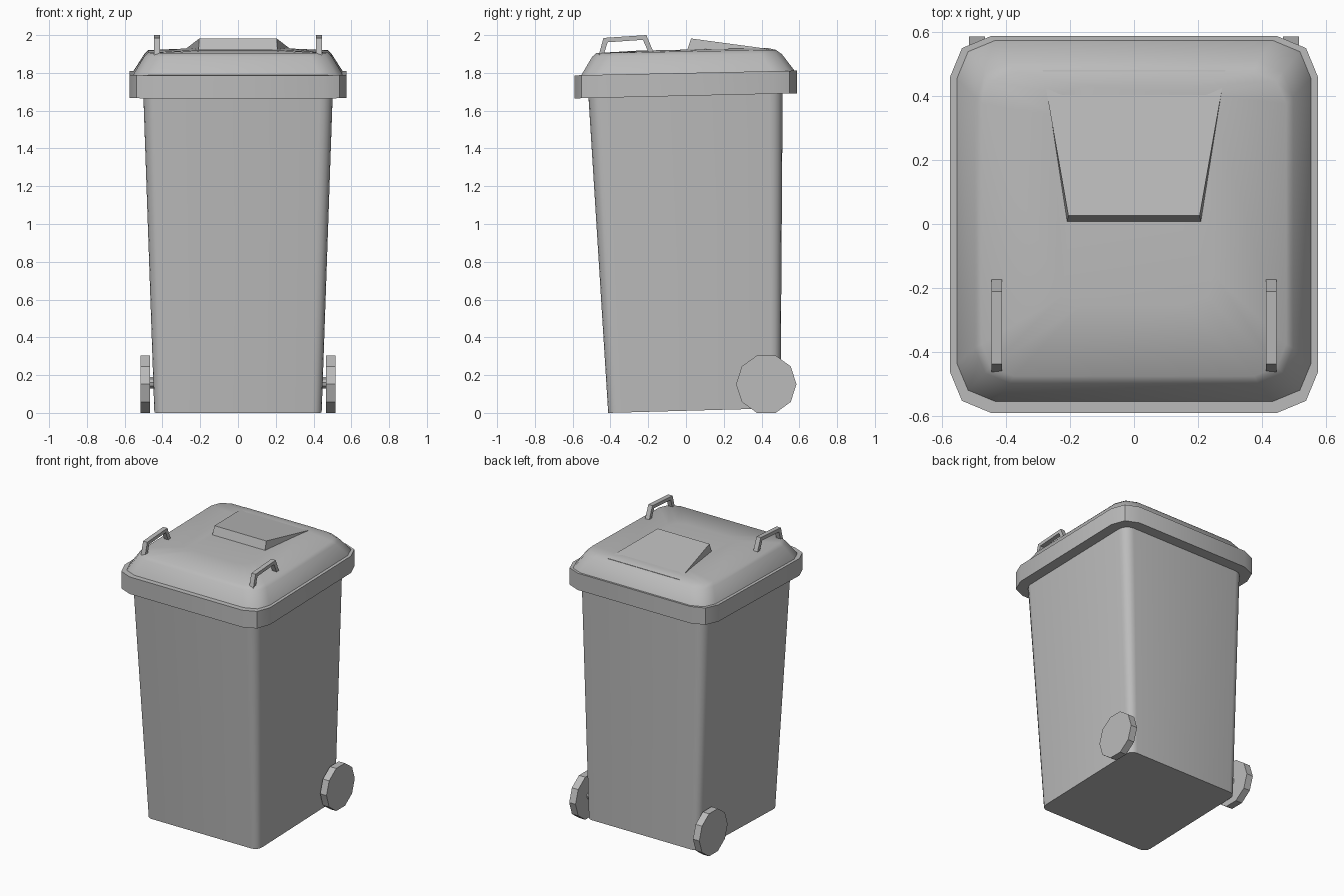
import bpy, bmesh, math

if "Cube" in bpy.data.objects:
    bpy.data.objects.remove(bpy.data.objects["Cube"])

grey = bpy.data.materials.new("grey plastic")
grey.diffuse_color = (0.5, 0.5, 0.5, 1)
grey.use_nodes = True
grey.node_tree.nodes["Principled BSDF"].inputs["Base Color"].default_value = grey.diffuse_color


def finish(name, bm, smooth=35):
    bmesh.ops.recalc_face_normals(bm, faces=bm.faces)
    me = bpy.data.meshes.new(name)
    bm.to_mesh(me)
    bm.free()
    me.materials.append(grey)
    ob = bpy.data.objects.new(name, me)
    bpy.context.collection.objects.link(ob)
    if smooth:
        bpy.ops.object.select_all(action='DESELECT')
        ob.select_set(True)
        bpy.context.view_layer.objects.active = ob
        bpy.ops.object.shade_smooth_by_angle(angle=math.radians(smooth))
    return ob


def ring(hx, y0, y1, r, z0, z1, n):
    """Rounded rectangle whose height runs from z0 at y0 to z1 at y1."""
    pts = []
    corners = [(hx - r, y1 - r), (r - hx, y1 - r), (r - hx, y0 + r), (hx - r, y0 + r)]
    for c, (cx, cy) in enumerate(corners):
        for i in range(n):
            a = math.pi / 2 * (c + i / (n - 1))
            y = cy + r * math.sin(a)
            pts.append((cx + r * math.cos(a), y, z0 + (z1 - z0) * (y - y0) / (y1 - y0)))
    return pts


def loft(name, rings, smooth=35):
    """Skin a stack of closed rings and cap both ends."""
    bm = bmesh.new()
    rows = [[bm.verts.new(p) for p in r] for r in rings]
    for a, b in zip(rows, rows[1:]):
        for i in range(len(a)):
            j = (i + 1) % len(a)
            bm.faces.new((a[i], a[j], b[j], b[i]))
    bm.faces.new(rows[0][::-1])
    bm.faces.new(rows[-1])
    return finish(name, bm, smooth)


def prism(name, profile, x0, x1):
    """Extrude a (y, z) profile along x."""
    return loft(name, [[(x, y, z) for y, z in profile] for x in (x0, x1)], 0)


def disc(y, z, r, n):
    return [(y + r * math.cos(2 * math.pi * i / n), z + r * math.sin(2 * math.pi * i / n))
            for i in range(n)]


# Tapered bin body with a slightly sloping base
loft("bin_body", [ring(0.443, -0.412, 0.5, 0.05, 0.0, 0.025, 5),
                  ring(0.502, -0.518, 0.512, 0.07, 1.70, 1.72, 5)])

# Overhanging rim band
loft("lid_rim", [ring(0.575, -0.59, 0.587, 0.13, 1.665, 1.692, 3),
                 ring(0.575, -0.59, 0.587, 0.13, 1.787, 1.812, 3)])

# Domed lid
loft("lid_dome", [ring(0.555, -0.557, 0.575, 0.12, 1.78, 1.805, 3),
                  ring(0.552, -0.552, 0.572, 0.12, 1.792, 1.815, 3),
                  ring(0.497, -0.497, 0.507, 0.11, 1.885, 1.9, 3),
                  ring(0.475, -0.475, 0.475, 0.10, 1.905, 1.922, 3),
                  ring(0.25, -0.25, 0.43, 0.09, 1.918, 1.932, 3)], 50)

# Wedge-shaped raised panel on the lid
bm = bmesh.new()
v = [bm.verts.new(p) for p in [
    (-0.21, 0.0, 1.90), (0.21, 0.0, 1.90), (0.285, 0.48, 1.90), (-0.285, 0.48, 1.90),
    (-0.205, 0.027, 1.982), (0.205, 0.027, 1.982), (0.285, 0.48, 1.921), (-0.285, 0.48, 1.921)]]
for f in [(3, 2, 1, 0), (4, 5, 6, 7), (0, 1, 5, 4), (1, 2, 6, 5), (2, 3, 7, 6), (3, 0, 4, 7)]:
    bm.faces.new([v[i] for i in f])
finish("lid_panel", bm, 0)

# Handles, wheels and axle stubs on both sides
handle = [(-0.463, 1.89), (-0.437, 1.985), (-0.21, 2.0), (-0.168, 1.90),
          (-0.195, 1.90), (-0.228, 1.975), (-0.415, 1.962), (-0.437, 1.89)]
for side, s in (("left", -1), ("right", 1)):
    prism(side + "_handle", handle, s * 0.412, s * 0.445)
    prism(side + "_wheel", disc(0.425, 0.152, 0.16, 10), s * 0.465, s * 0.515)
    prism(side + "_axle", disc(0.425, 0.16, 0.032, 10), s * 0.40, s * 0.47)
